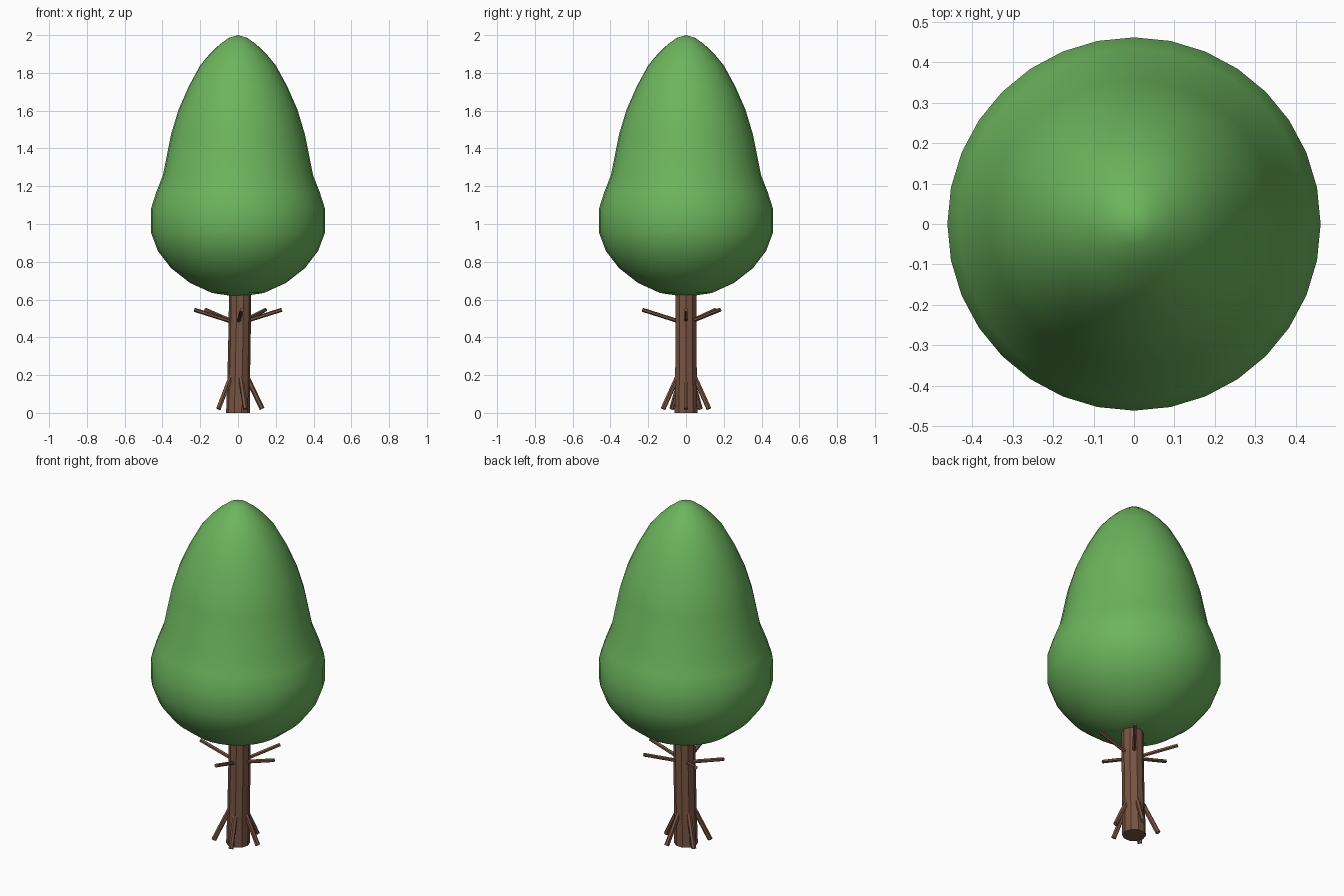
import bpy, bmesh
from math import sin, cos, radians, tau
from mathutils import Vector

if "Cube" in bpy.data.objects:
    bpy.data.objects.remove(bpy.data.objects["Cube"])


def material(name, rgb):
    m = bpy.data.materials.new(name)
    m.diffuse_color = (*rgb, 1)
    m.use_nodes = True
    m.node_tree.nodes["Principled BSDF"].inputs["Base Color"].default_value = m.diffuse_color
    return m


green = material("leaf_green", (0.15, 0.46, 0.11))
brown = material("bark_brown", (0.19, 0.09, 0.055))


def add_object(name, bm, mat, smooth=False):
    bmesh.ops.recalc_face_normals(bm, faces=bm.faces)
    for f in bm.faces:
        f.smooth = smooth
    mesh = bpy.data.meshes.new(name)
    bm.to_mesh(mesh)
    bm.free()
    mesh.materials.append(mat)
    ob = bpy.data.objects.new(name, mesh)
    bpy.context.collection.objects.link(ob)
    return ob


def lathe(name, rings, sides, mat, smooth=False):
    """Closed stack of rings (centre x, radius, z); radius 0 makes a pole."""
    bm = bmesh.new()
    loops = []
    for cx, r, z in rings:
        n = sides if r > 0 else 1
        loops.append([bm.verts.new((cx + r * cos(tau * i / sides), r * sin(tau * i / sides), z))
                      for i in range(n)])
    for a, b in zip(loops, loops[1:]):
        for i in range(sides):
            j = (i + 1) % sides
            corners = [a[i % len(a)], a[j % len(a)], b[j % len(b)], b[i % len(b)]]
            bm.faces.new(list(dict.fromkeys(corners)))
    for loop in (loops[0], loops[-1]):
        if len(loop) > 1:
            bm.faces.new(loop)
    return add_object(name, bm, mat, smooth)


def stick(name, start, end, radius, mat, sides=6):
    a, b = Vector(start), Vector(end)
    bm = bmesh.new()
    bmesh.ops.create_cone(bm, cap_ends=True, segments=sides, radius1=radius,
                          radius2=radius, depth=(b - a).length)
    ob = add_object(name, bm, mat)
    ob.location = (a + b) / 2
    ob.rotation_euler = (b - a).to_track_quat('Z', 'Y').to_euler()
    return ob


# Crown
crown = [(0, 0.614), (0.138, 0.635), (0.254, 0.688), (0.355, 0.767), (0.424, 0.857),
         (0.461, 0.955), (0.461, 1.08), (0.434, 1.165), (0.397, 1.26), (0.354, 1.475),
         (0.315, 1.605), (0.26, 1.73), (0.2, 1.84), (0.15, 1.90), (0.1, 1.948),
         (0.05, 1.985), (0, 2.0)]
lathe("crown", [(0, r, z) for r, z in crown], 32, green, True)

# Trunk, leaning slightly to the right
lathe("trunk", [(0, 0.063, 0), (0.004, 0.06, 0.2), (0.009, 0.059, 0.45), (0.011, 0.058, 0.7)],
      10, brown)

# Branches below the crown
for i, angle in enumerate((0, 51, 138, 184, 275)):
    t = radians(angle)
    stick(f"branch_{i + 1}", (0.02 * cos(t), 0.02 * sin(t), 0.479),
          (0.232 * cos(t), 0.232 * sin(t), 0.546), 0.0105, brown)

# Roots flaring at the base
for i in range(5):
    t = tau * i / 5
    stick(f"root_{i + 1}", (0.04 + 0.045 * cos(t) - 0.04, 0.045 * sin(t), 0.195),
          (0.128 * cos(t), 0.128 * sin(t), 0.021), 0.0135, brown)
